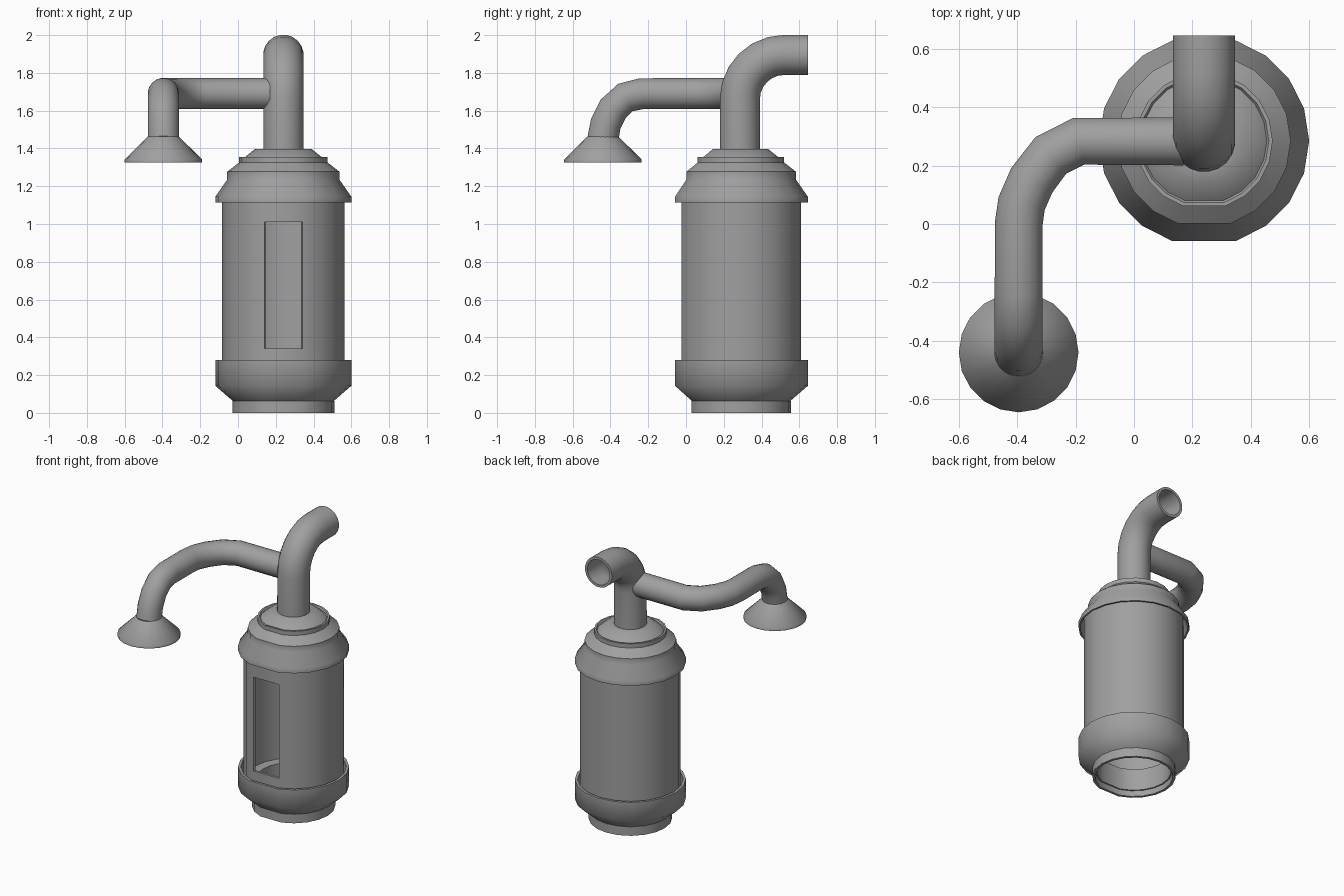
import bpy, math
from mathutils import Vector

cube = bpy.data.objects.get("Cube")
if cube:
    bpy.data.objects.remove(cube)

grey = bpy.data.materials.new("Grey metal")
grey.use_nodes = True
colour = (0.35, 0.35, 0.35, 1)
grey.diffuse_color = colour
grey.node_tree.nodes["Principled BSDF"].inputs["Base Color"].default_value = colour

SIDES = 20
ALL_ANGLES = [math.tau * i / SIDES for i in range(SIDES)]
# The tank has one wide flat facet at the front
TANK_ANGLES = [a for i, a in enumerate(ALL_ANGLES) if i != 15]
TANK = (0.24, 0.285)


def shell(name, rings, thickness, skip=()):
    """Join rings of points into a tube wall and thicken it inwards."""
    n = len(rings[0])
    faces = []
    for j in range(len(rings) - 1):
        for i in range(n):
            if (j, i) not in skip:
                k = (i + 1) % n
                faces.append((j * n + i, j * n + k, (j + 1) * n + k, (j + 1) * n + i))
    mesh = bpy.data.meshes.new(name)
    mesh.from_pydata([p for ring in rings for p in ring], [], faces)
    mesh.materials.append(grey)
    obj = bpy.data.objects.new(name, mesh)
    bpy.context.collection.objects.link(obj)
    wall = obj.modifiers.new("Wall", "SOLIDIFY")
    wall.thickness = thickness
    wall.offset = -1
    bpy.ops.object.select_all(action='DESELECT')
    bpy.context.view_layer.objects.active = obj
    obj.select_set(True)
    bpy.ops.object.convert(target='MESH')
    bpy.ops.object.shade_smooth_by_angle(angle=math.radians(50))
    return obj


def lathe(name, centre, profile, angles=TANK_ANGLES, thickness=0.018, skip=()):
    rings = [[(centre[0] + r * math.cos(a), centre[1] + r * math.sin(a), z) for a in angles]
             for r, z in profile]
    return shell(name, rings, thickness, skip)


def pipe(name, points, radius, thickness=0.018):
    """Sweep a circle along a path, carrying the frame along the bends."""
    pts = [Vector(p) for p in points]
    rings, last = [], None
    for i, p in enumerate(pts):
        before = (p - pts[i - 1]).normalized() if i else Vector()
        after = (pts[i + 1] - p).normalized() if i + 1 < len(pts) else Vector()
        t = (before + after).normalized()
        if last is None:
            u = t.orthogonal().normalized()
        else:
            u = last.rotation_difference(t) @ u
        v = t.cross(u)
        rings.append([p + radius * (math.cos(a) * u + math.sin(a) * v) for a in ALL_ANGLES])
        last = t
    return shell(name, rings, thickness)


# Tank wall with the slot left open in the front facet
lathe("tank_body", TANK, [(0.325, 0.17), (0.325, 0.34), (0.325, 1.01), (0.325, 1.17)],
      skip={(1, 14)})

# Foot ring, bowl and inner floor ring
lathe("foot_ring", TANK, [(0.27, 0), (0.27, 0.064)])
lathe("lower_bowl", TANK, [(0.268, 0.064), (0.36, 0.143), (0.36, 0.28)])
lathe("inner_floor", TANK, [(0.25, 0.04), (0.25, 0.19), (0.315, 0.19)], thickness=0.01)

# Stepped cap with a grooved collar
lathe("top_cap", TANK, [(0.36, 1.113), (0.36, 1.145), (0.297, 1.235), (0.297, 1.277),
                        (0.235, 1.325), (0.235, 1.355), (0.222, 1.355), (0.215, 1.345),
                        (0.15, 1.397), (0.09, 1.397)], thickness=0.012)

# Main outlet: straight up, then a bend to the back
bend = 0.235
outlet = [(TANK[0], TANK[1], 1.37)]
for i in range(7):
    a = math.pi / 2 * i / 6
    outlet.append((TANK[0], TANK[1] + bend * (1 - math.cos(a)),
                   1.895 - bend + bend * math.sin(a)))
outlet.append((TANK[0], 0.645, 1.895))
pipe("outlet_pipe", outlet, 0.107)

# Side pipe: across, forward, then down to the horn
pipe("side_pipe", [(0.17, 0.283, 1.69), (-0.19, 0.283, 1.69), (-0.285, 0.235, 1.69),
                   (-0.35, 0.15, 1.69), (-0.385, 0.07, 1.69), (-0.395, 0, 1.69),
                   (-0.395, -0.235, 1.69), (-0.395, -0.32, 1.67), (-0.395, -0.385, 1.61),
                   (-0.395, -0.425, 1.53), (-0.395, -0.44, 1.45)], 0.083)

# Flared horn
lathe("horn", (-0.395, -0.44), [(0.205, 1.325), (0.205, 1.342), (0.083, 1.462)],
      angles=ALL_ANGLES, thickness=0.012)
